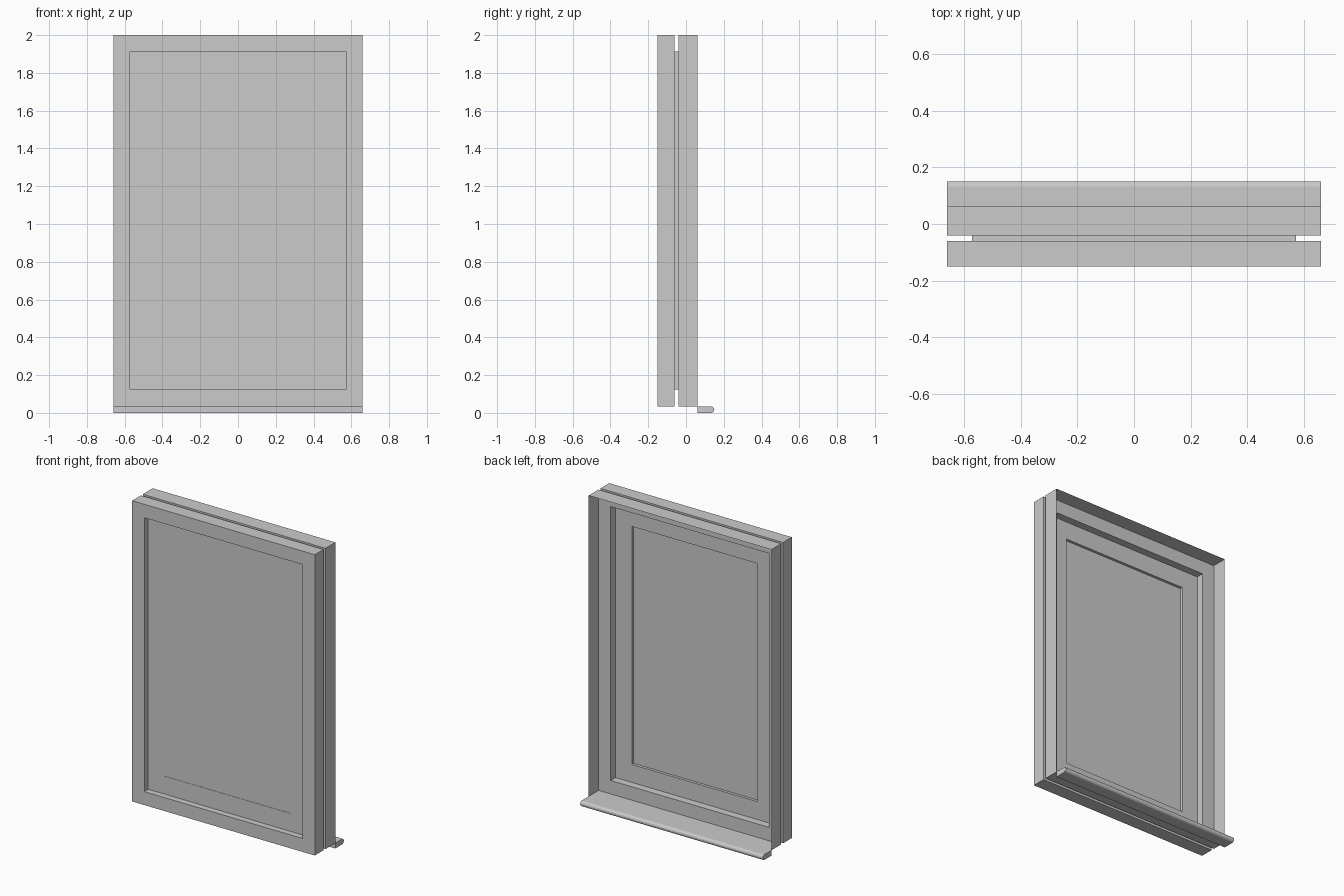
import bpy, bmesh, math

if "Cube" in bpy.data.objects:
    bpy.data.objects.remove(bpy.data.objects["Cube"])

HALF_W, Z_LOW, Z_TOP = 0.66, 0.035, 2.0
OPENING, GLASS = 0.088, 0.205      # insets from the outer edge


def make_object(name, bm):
    bmesh.ops.recalc_face_normals(bm, faces=bm.faces)
    me = bpy.data.meshes.new(name)
    bm.to_mesh(me)
    bm.free()
    ob = bpy.data.objects.new(name, me)
    bpy.context.collection.objects.link(ob)
    return ob


def ring(bm, inset, y):
    x, lo, hi = HALF_W - inset, Z_LOW + inset, Z_TOP - inset
    return [bm.verts.new(c) for c in ((-x, y, lo), (x, y, lo), (x, y, hi), (-x, y, hi))]


def frame(name, profile, closed=True):
    """Sweep an (inset, y) profile around the window with mitred corners."""
    bm = bmesh.new()
    rings = [ring(bm, *p) for p in profile]
    pairs = list(zip(rings, rings[1:]))
    if closed:
        pairs.append((rings[-1], rings[0]))
    for a, b in pairs:
        for i in range(4):
            j = (i + 1) % 4
            bm.faces.new((a[i], a[j], b[j], b[i]))
    return make_object(name, bm)


# front casing
frame("front_casing", [(0, -0.15), (OPENING, -0.15), (OPENING, -0.06), (0, -0.06)])

# rear reveal: thin walls, a flange and the lining across the groove
frame("rear_reveal", [(0, 0.062), (0, -0.04), (OPENING, -0.04), (OPENING, -0.06)], closed=False)

# sash holding the pane
frame("sash", [(OPENING, -0.11), (GLASS, -0.11), (GLASS, -0.09), (OPENING, -0.09)])

# pane
bm = bmesh.new()
bm.faces.new(ring(bm, GLASS, -0.108))
make_object("pane", bm)

# sill with rounded nose
section = [(0.062, 0.0), (0.062, Z_LOW)]
r = Z_LOW / 2
section += [(0.15 - r + r * math.cos(a), r + r * math.sin(a))
            for a in (math.radians(90 - 30 * k) for k in range(7))]
bm = bmesh.new()
left = [bm.verts.new((-HALF_W, y, z)) for y, z in section]
face = bm.faces.new(left)
new = bmesh.ops.extrude_face_region(bm, geom=[face])["geom"]
bmesh.ops.translate(bm, vec=(2 * HALF_W, 0, 0),
                    verts=[v for v in new if isinstance(v, bmesh.types.BMVert)])
make_object("sill", bm)
